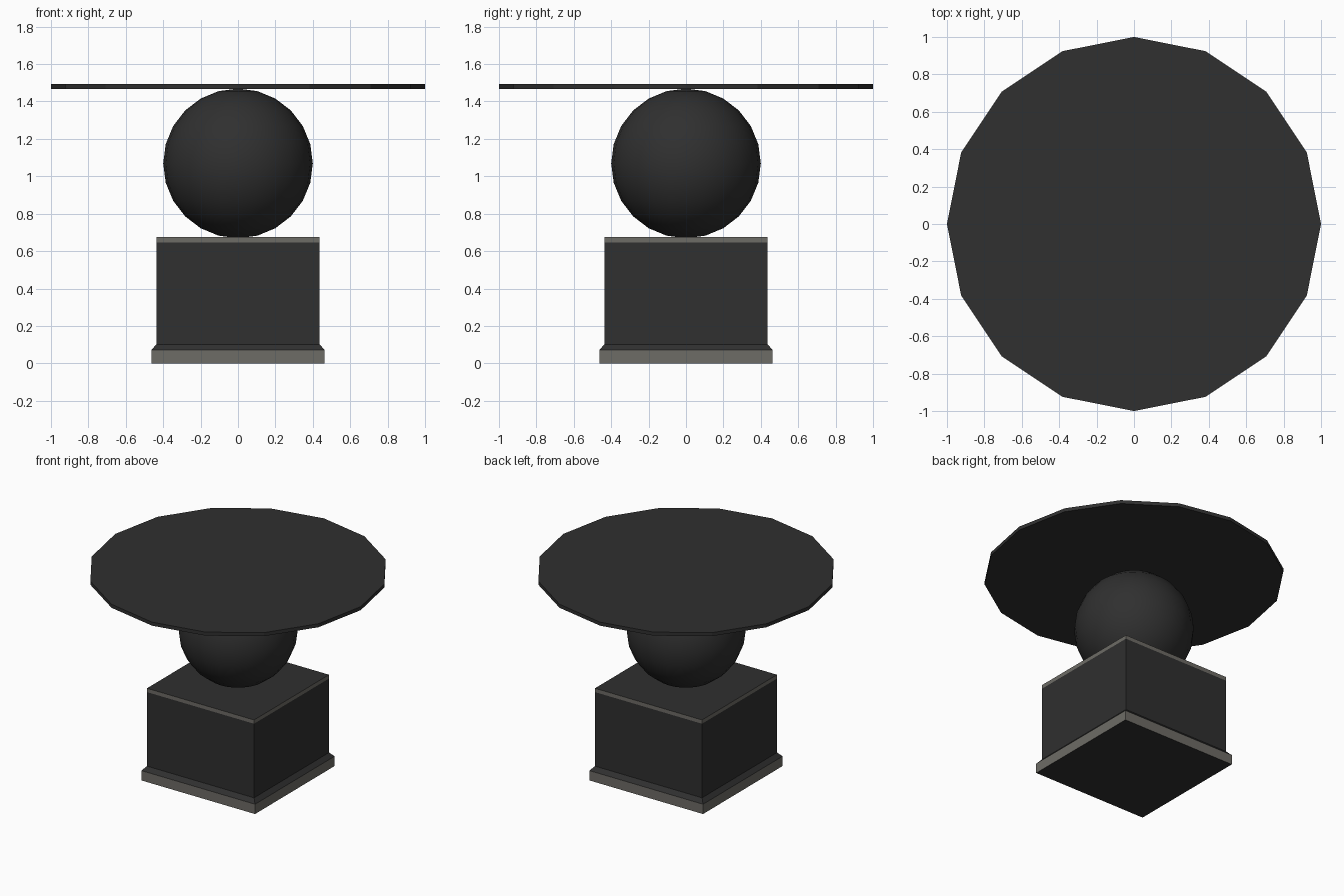
import bpy, bmesh, math

if "Cube" in bpy.data.objects:
    bpy.data.objects.remove(bpy.data.objects["Cube"])


def material(name, rgb):
    m = bpy.data.materials.new(name)
    m.diffuse_color = (*rgb, 1)
    m.use_nodes = True
    m.node_tree.nodes["Principled BSDF"].inputs["Base Color"].default_value = m.diffuse_color
    return m


charcoal = material("charcoal", (0.029, 0.029, 0.029))
stone = material("warm_grey", (0.155, 0.149, 0.132))


def finish(name, bm, mats):
    bmesh.ops.recalc_face_normals(bm, faces=bm.faces)
    me = bpy.data.meshes.new(name)
    bm.to_mesh(me)
    bm.free()
    for m in mats:
        me.materials.append(m)
    ob = bpy.data.objects.new(name, me)
    bpy.context.collection.objects.link(ob)
    return ob


# Square plinth: stacked square sections, (half width, z, material of band above)
sections = [(0.463, 0.0, 1), (0.463, 0.072, 0), (0.436, 0.102, 0),
            (0.436, 0.647, 1), (0.436, 0.675, 0)]
bm = bmesh.new()
rings = [[bm.verts.new((sx * h, sy * h, z))
          for sx, sy in ((-1, -1), (1, -1), (1, 1), (-1, 1))]
         for h, z, _ in sections]
for lower, upper, (_, _, mat) in zip(rings, rings[1:], sections):
    for i in range(4):
        j = (i + 1) % 4
        bm.faces.new((lower[i], lower[j], upper[j], upper[i])).material_index = mat
bm.faces.new(rings[0][::-1])
bm.faces.new(rings[-1])
finish("plinth", bm, (charcoal, stone))

# Ball support
bm = bmesh.new()
bmesh.ops.create_uvsphere(bm, u_segments=24, v_segments=12, radius=0.4)
for f in bm.faces:
    f.smooth = True
ball = finish("ball_support", bm, (charcoal,))
ball.location.z = 1.069

# Sixteen-sided table top, with a corner on each axis
bm = bmesh.new()
rim = [bm.verts.new((math.cos(i * math.pi / 8), math.sin(i * math.pi / 8), 1.468))
       for i in range(16)]
base = bm.faces.new(rim)
ext = bmesh.ops.extrude_face_region(bm, geom=[base], use_keep_orig=True)
for v in ext["geom"]:
    if isinstance(v, bmesh.types.BMVert):
        v.co.z = 1.494
finish("table_top", bm, (charcoal,))
